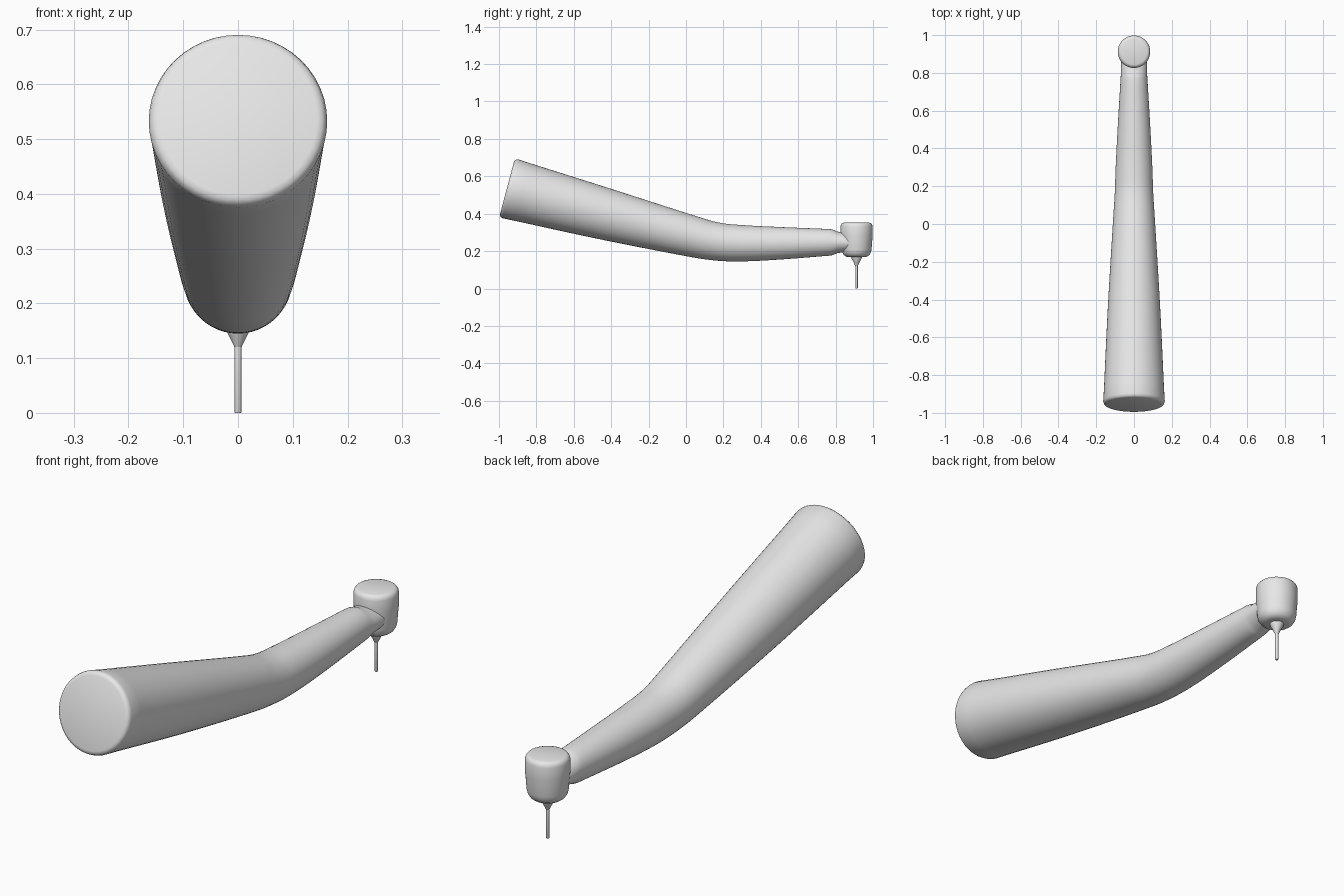
import bpy, bmesh, math
from mathutils import Vector

if "Cube" in bpy.data.objects:
    bpy.data.objects.remove(bpy.data.objects["Cube"])

SIDES = 48
HEAD_Y = 0.912

metal = bpy.data.materials.new("plain grey metal")
metal.use_nodes = True
metal.diffuse_color = (0.8, 0.8, 0.8, 1)
metal.node_tree.nodes["Principled BSDF"].inputs["Base Color"].default_value = (0.8, 0.8, 0.8, 1)


def loft(name, rings):
    """Skin rings given as (centre, side axis * radius, up axis * radius)."""
    bm = bmesh.new()
    loops = []
    for centre, side, up in rings:
        angles = [math.tau * i / SIDES for i in range(SIDES)]
        loops.append([bm.verts.new(centre + side * math.cos(a) + up * math.sin(a)) for a in angles])
    for low, high in zip(loops, loops[1:]):
        for i in range(SIDES):
            j = (i + 1) % SIDES
            bm.faces.new((low[i], low[j], high[j], high[i]))
    bm.faces.new(loops[0])
    bm.faces.new(loops[-1])
    bmesh.ops.recalc_face_normals(bm, faces=bm.faces)
    mesh = bpy.data.meshes.new(name)
    bm.to_mesh(mesh)
    bm.free()
    mesh.materials.append(metal)
    obj = bpy.data.objects.new(name, mesh)
    bpy.context.collection.objects.link(obj)
    bpy.ops.object.select_all(action='DESELECT')
    obj.select_set(True)
    bpy.context.view_layer.objects.active = obj
    bpy.ops.object.shade_smooth_by_angle(angle=math.radians(35))
    return obj


def turned(name, profile):
    """Upright turned part from (radius, height) pairs."""
    return loft(name, [(Vector((0, HEAD_Y, z)), Vector((r, 0, 0)), Vector((0, r, 0)))
                       for r, z in profile])


def spline(points, steps):
    """Catmull-Rom samples through the points."""
    pts = [2 * points[0] - points[1]] + points + [2 * points[-1] - points[-2]]
    out = []
    for a, b, c, d in zip(pts, pts[1:], pts[2:], pts[3:]):
        for k in range(steps):
            t = k / steps
            out.append(b + (c - a) * t / 2 + (2 * a - 5 * b + 4 * c - d) * t**2 / 2
                       + (3 * b - a - 3 * c + d) * t**3 / 2)
    return out + [points[-1]]


# Bent tapering handle: y, z, radius along its centre line
path = [Vector(p) for p in ((-0.957, 0.538, 0.163), (-0.45, 0.403, 0.139), (0.0, 0.287, 0.112),
                            (0.16, 0.252, 0.102), (0.3, 0.242, 0.097), (0.5, 0.242, 0.087),
                            (0.77, 0.247, 0.071))]
samples = spline(path, 6)
handle = []
for i, (y, z, r) in enumerate(samples):
    step = samples[min(i + 1, len(samples) - 1)] - samples[max(i - 1, 0)]
    along = Vector((0, step.x, step.y)).normalized()
    up = Vector((0, -along.z, along.y))
    centre = Vector((0, y, z))
    if i == 0:
        # Rounded rim of the rear end
        for inset, shrink in ((0, 0.018), (0.003, 0.009), (0.009, 0.003), (0.02, 0)):
            handle.append((centre + along * inset, Vector((r - shrink, 0, 0)), up * (r - shrink)))
    else:
        handle.append((centre, Vector((r, 0, 0)), up * r))

# Neck flattened above and below where it enters the head
for y, height in ((0.785, 0.068), (0.81, 0.057), (0.88, 0.05)):
    handle.append((Vector((0, y, 0.247)), Vector((0.07, 0, 0)), Vector((0, 0, height))))
loft("handle", handle)

# Head with rounded base and softened cap
turned("head", [(0.045, 0.168), (0.057, 0.171), (0.068, 0.179), (0.076, 0.192), (0.08, 0.208),
                (0.083, 0.25), (0.086, 0.28), (0.086, 0.332), (0.083, 0.342), (0.077, 0.349),
                (0.068, 0.352)])

# Chuck cone and thin drill bit
turned("chuck", [(0.03, 0.175), (0.028, 0.163), (0.016, 0.14), (0.0065, 0.12)])
turned("drill_bit", [(0.0065, 0.125), (0.0065, 0.002), (0.0055, 0)])
